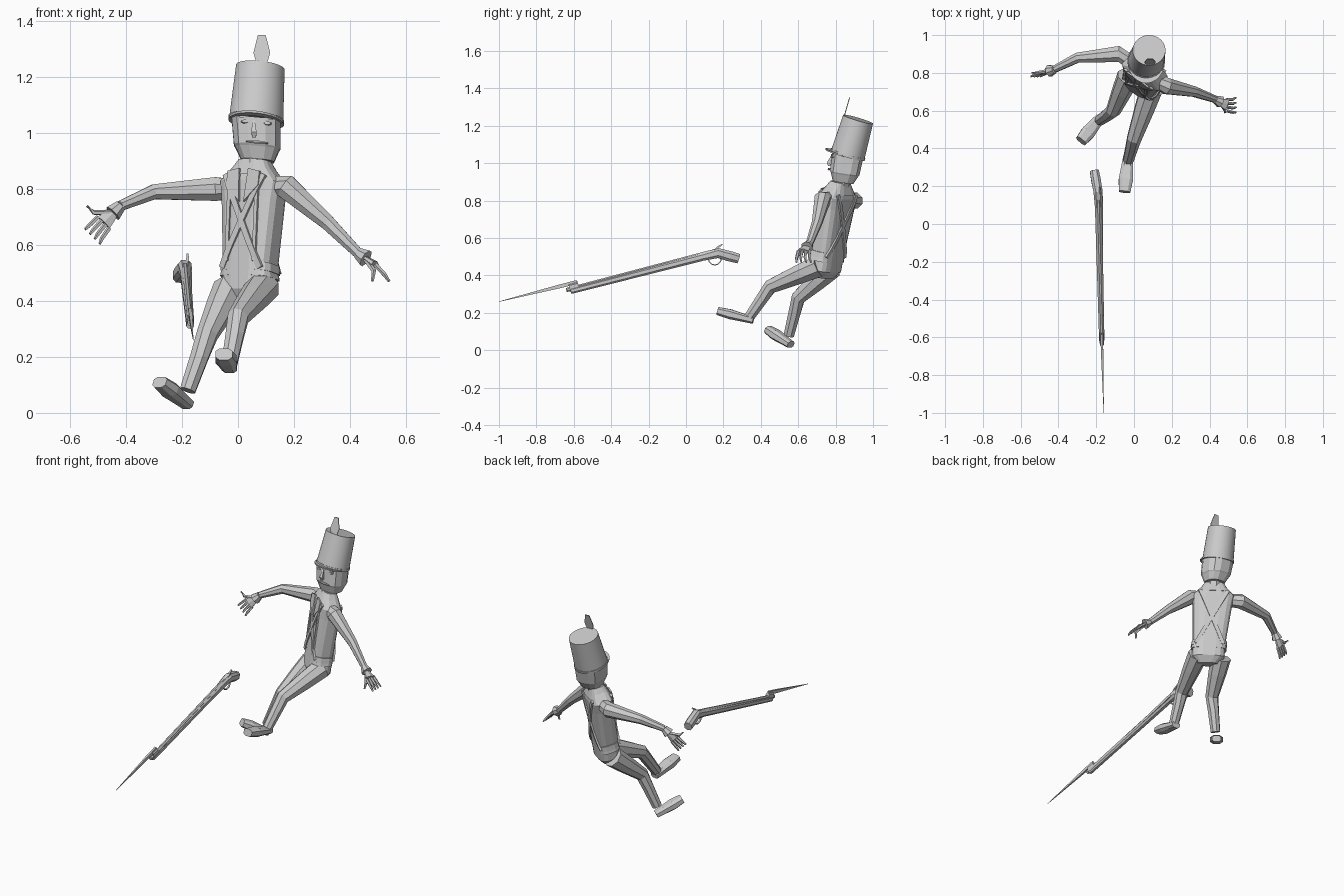
import bpy
import bmesh
import math
from mathutils import Vector

cube = bpy.data.objects.get("Cube")
if cube:
    bpy.data.objects.remove(cube, do_unlink=True)

grey = bpy.data.materials.new("plain grey")
grey.use_nodes = True
tone = (.6, .6, .6, 1)
grey.diffuse_color = tone
grey.node_tree.nodes["Principled BSDF"].inputs["Base Color"].default_value = tone

SIDES = {"left": 1, "right": -1}


def vec(x, y, z):
    return Vector((x, y, z))


ACROSS, DEPTH, UP = vec(1, 0, 0), vec(0, 1, 0), vec(0, 0, 1)


def finish(name, bm):
    bmesh.ops.recalc_face_normals(bm, faces=bm.faces)
    mesh = bpy.data.meshes.new(name)
    bm.to_mesh(mesh)
    bm.free()
    mesh.materials.append(grey)
    part = bpy.data.objects.new(name, mesh)
    bpy.context.collection.objects.link(part)
    return part


def signed_power(value, exponent):
    return math.copysign(abs(value) ** exponent, value)


def skin(name, frames, sides, squareness=1):
    """Closed skin over rings of (centre, half axis, other half axis)."""
    bm = bmesh.new()
    rings = []
    for centre, wide, deep in frames:
        ring = []
        for i in range(sides):
            angle = math.tau * (i + .5) / sides
            across = signed_power(math.cos(angle), squareness)
            along = signed_power(math.sin(angle), squareness)
            ring.append(bm.verts.new(centre + wide * across + deep * along))
        rings.append(ring)
    for lower, upper in zip(rings, rings[1:]):
        for i in range(sides):
            j = (i + 1) % sides
            bm.faces.new((lower[i], lower[j], upper[j], upper[i]))
    bm.faces.new(rings[0])
    bm.faces.new(rings[-1])
    return finish(name, bm)


def limb(name, points, widths, side=ACROSS, sides=8, flat=1, squareness=1):
    """Skin along a path, with one half width for each point."""
    frames = []
    last = len(points) - 1
    for i, (point, width) in enumerate(zip(points, widths)):
        tangent = (points[min(i + 1, last)] - points[max(i - 1, 0)]).normalized()
        wide = (side - tangent * side.dot(tangent)).normalized()
        frames.append((point, wide * width, tangent.cross(wide) * width * flat))
    return skin(name, frames, sides, squareness)


def plate(name, points, offset):
    bm = bmesh.new()
    face = bm.faces.new([bm.verts.new(point) for point in points])
    moved = bmesh.ops.extrude_face_region(bm, geom=[face])["geom"]
    verts = [item for item in moved if isinstance(item, bmesh.types.BMVert)]
    bmesh.ops.translate(bm, verts=verts, vec=offset)
    return finish(name, bm)


# Torso frame: turned towards its right and leaning back
LEFT, FRONT = vec(.81, -.58, 0), vec(-.58, -.81, .22)
pelvis, throat = vec(.04, .74, .43), vec(.06, .82, .87)
JACKET = [(.48, .11), (.53, .1), (.76, .12), (.82, .13), (.87, .08)]


def spine(height):
    return pelvis.lerp(throat, (height - pelvis.z) / (throat.z - pelvis.z))


def body_depth(width):
    return min(.065, width * .65)


def body_part(name, profile):
    frames = [(spine(z), LEFT * w, FRONT * body_depth(w)) for z, w in profile]
    skin(name, frames, 16, .6)


def on_jacket(sideways, height, facing=1):
    """Point just outside the front or back of the jacket."""
    for (low, narrow), (high, broad) in zip(JACKET, JACKET[1:]):
        if height <= high:
            break
    width = narrow + (broad - narrow) * (height - low) / (high - low)
    bulge = (1 - min(abs(sideways) / width, .97) ** 3.3) ** .3
    reach = body_depth(width) * bulge + .002
    return spine(height) + LEFT * sideways + FRONT * facing * reach


body_part("jacket", JACKET)
body_part("hips", [(.39, .06), (.43, .1), (.49, .1)])
body_part("waist_belt", [(.5, .11), (.53, .107)])
body_part("collar", [(.84, .1), (.9, .06)])

# Cross belts, lapels and jacket edges
for side_name, side in SIDES.items():
    for face_name, facing in {"front": 1, "back": -1}.items():
        steps = [i / 8 for i in range(9)]
        path = [on_jacket(side * (.5 - t) / 6, .84 - t / 3, facing) for t in steps]
        limb(f"cross_belt_{face_name}_{side_name}", path, [.016] * len(path), LEFT, 4, .5)
    corners = ((.01, .74), (.07, .8), (.07, .85), (.02, .86))
    lapel = [on_jacket(side * u, z) for u, z in corners]
    plate(f"lapel_{side_name}", lapel, FRONT * .009)
    edge = [on_jacket(side * .06, z) for z in (.8, .7, .53)]
    limb(f"jacket_edge_{side_name}", edge, [.01] * 3, LEFT, 4, .6)

# Head and neck
chin, hat_base, hat_top = vec(.07, .84, .9), vec(.065, .865, 1.045), vec(.08, .92, 1.235)
HEAD_SIDE, HEAD_FRONT = vec(1, 0, -.09), vec(0, -1, .15)
limb("neck", [throat, chin.lerp(hat_base, .3)], [.05, .045])
head_profile = [(0, .06), (.3, .08), (.35, .085), (1, .09)]
head_frames = [(chin.lerp(hat_base, t), HEAD_SIDE * w, HEAD_FRONT * w * .95)
               for t, w in head_profile]
skin("head", head_frames, 12, .75)


def on_face(sideways, height, lift=0):
    return chin.lerp(hat_base, height) + HEAD_SIDE * sideways + HEAD_FRONT * (.08 + lift)


limb("nose", [on_face(-.01, t, lift) for t, lift in ((.9, 0), (.6, .013), (.5, .006))],
     [.006, .013, .01], sides=4)
limb("moustache", [on_face(u, .38, .005) for u in (-.04, 0, .04)], [.003, .007, .003], UP, 6)
for side_name, side in SIDES.items():
    centre = side * .04
    limb(f"eye_{side_name}", [on_face(centre, .87, lift) for lift in (-.01, .006)],
         [.016, .012], flat=.5)
    limb(f"brow_{side_name}", [on_face(centre + u, .98) for u in (-.02, 0, .02)],
         [.004, .006, .004], UP, 4)

# Tall hat with rim, visor and plume
HAT_SIDE, HAT_FRONT = vec(1, 0, -.1), vec(0, -1, .29)


def hat_ring(t, radius):
    return hat_base.lerp(hat_top, t), HAT_SIDE * radius, HAT_FRONT * radius * .92


hat = skin("hat", [hat_ring(0, .097), hat_ring(1, .087)], 28)
rim = skin("hat_rim", [hat_ring(-.03, .1), hat_ring(.04, .1)], 28)
bpy.ops.object.select_all(action="DESELECT")
for part in (hat, rim):
    part.select_set(True)
    bpy.context.view_layer.objects.active = part
bpy.ops.object.shade_smooth_by_angle(angle=math.radians(35))


def visor_arc(wide, deep):
    angles = [math.pi * (i + 1) / 12 for i in range(11)]
    return [hat_base + HAT_SIDE * wide * math.cos(a) + HAT_FRONT * deep * math.sin(a)
            for a in angles]


plate("visor", visor_arc(.1, .12) + visor_arc(.09, .08)[::-1], UP * -.008)
plume_base = hat_top + vec(.005, -.078, .01)
plume_rise = vec(0, .03, .105)
outline = [(.018, 0), (.03, .4), (.014, 1)]
plume_edges = [[plume_base + ACROSS * side * w + plume_rise * t for w, t in outline]
               for side in SIDES.values()]
plate("plume", plume_edges[0] + plume_edges[1][::-1], DEPTH * .005)


# Arms with flared cuffs and hands
def arm(name, shoulder, elbow, wrist, palm):
    root = shoulder.lerp(spine(shoulder.z), .3)
    cuff_end = wrist.lerp(palm, .45)
    limb(f"{name}_arm", [root, shoulder, elbow, wrist], [.04, .046, .029, .02], DEPTH)
    limb(f"{name}_cuff", [wrist, cuff_end], [.022, .033], DEPTH)


def hand(name, wrist, palm, spread, reach, thumb_tip):
    start = wrist.lerp(palm, .4)
    limb(f"{name}_palm", [start, wrist.lerp(palm, .7), palm], [.02, .028, .034],
         spread, 6, .4)
    for i in range(4):
        offset = spread * (i / 1.5 - 1)
        knuckle = palm + offset
        tip = knuckle + reach + offset * .3
        joint = knuckle.lerp(tip, .5) + (palm - wrist) * .15
        limb(f"{name}_finger_{i + 1}", [knuckle, joint, tip], [.009, .008, .005], spread, 5)
    limb(f"{name}_thumb", [start, (palm - spread).lerp(thumb_tip, .4), thumb_tip],
         [.011, .009, .005], spread, 5)


wrist, palm = vec(-.42, .82, .74), vec(-.48, .8, .68)
arm("right", vec(-.08, .9, .8), vec(-.3, .88, .79), wrist, palm)
hand("right", wrist, palm, vec(.02, 0, -.02), vec(-.04, -.02, -.05), vec(-.54, .8, .74))
wrist, palm = vec(.43, .66, .57), vec(.49, .63, .53)
arm("left", vec(.17, .73, .81), vec(.32, .7, .68), wrist, palm)
hand("left", wrist, palm, vec(0, .03, 0), vec(.05, 0, -.06), vec(.48, .59, .47))


# Legs and boots
def leg(name, hip, knee, ankle, heel, toe):
    limb(f"{name}_leg", [hip, hip.lerp(knee, .4), knee, knee.lerp(ankle, .4), ankle],
         [.062, .055, .04, .035, .03])
    stride = toe - heel
    boot = [heel, heel.lerp(toe, .3), heel.lerp(toe, .65), toe]
    limb(f"{name}_boot", boot, [.028, .033, .04, .032],
         stride.cross(UP), 8, .7, .7)


leg("left", vec(.09, .71, .45), vec(0, .45, .34), vec(-.03, .34, .18),
    vec(-.03, .36, .16), vec(-.05, .17, .21))
leg("right", vec(-.03, .78, .44), vec(-.11, .6, .28), vec(-.18, .55, .08),
    vec(-.18, .56, .03), vec(-.28, .44, .11))

# Musket with bayonet
butt, breech, muzzle = vec(-.21, .28, .49), vec(-.19, .17, .52), vec(-.17, -.64, .31)


def along(t, lift=0, shift=0):
    return breech.lerp(muzzle, t) + UP * lift + ACROSS * shift


limb("musket_stock", [butt, butt.lerp(breech, .4), breech, along(.1), along(.97)],
     [.025, .027, .026, .02, .015], flat=1.1, squareness=.8)
limb("musket_barrel", [along(.05, .015), along(1, .012)], [.012, .012])
limb("musket_lock", [along(.03, 0, .02), along(.35, 0, .014)], [.007, .006], sides=4, flat=2)
limb("musket_hammer", [along(t, lift, .01) for t, lift in ((.03, .01), (0, .03), (-.03, .04))],
     [.008, .007, .005], sides=4)
guard_angles = [math.pi * (1 + i / 6) for i in range(7)]
guard = [along(.02, -.025) + (DEPTH * math.cos(a) + UP * math.sin(a)) * .035
         for a in guard_angles]
limb("trigger_guard", guard, [.007] * len(guard), sides=4, flat=.6)
limb("bayonet_socket", [along(.92, .02), along(.98, .02)], [.014, .014], sides=6, flat=1.7)
blade_base, blade_tip = along(.93, .04), vec(-.16, -1, .26)
limb("bayonet_blade", [blade_base, blade_base.lerp(blade_tip, .2), blade_tip],
     [.009, .009, .001], sides=4, flat=1.6)
